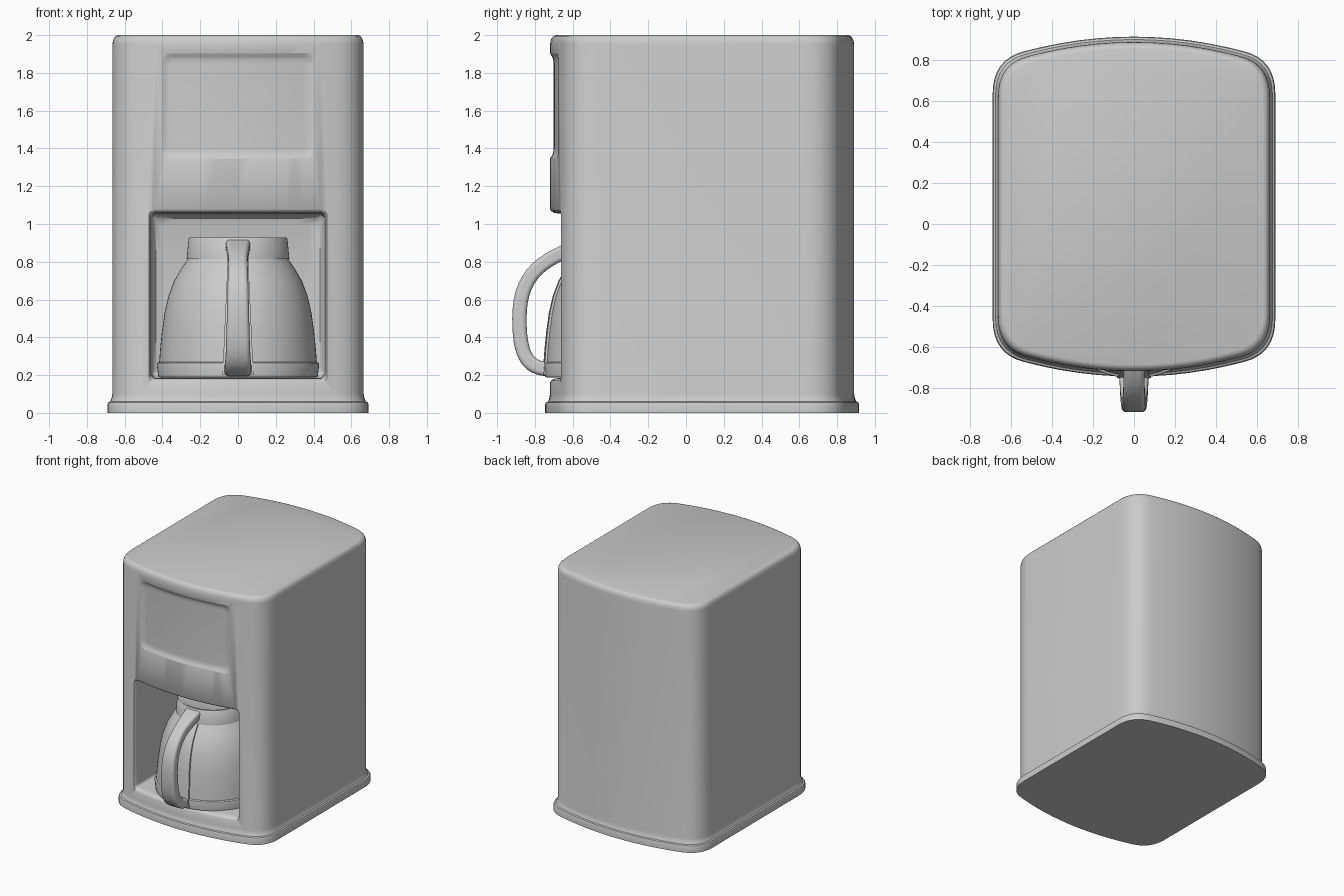
import bpy, bmesh, math
from mathutils import Vector
from mathutils.geometry import interpolate_bezier

if "Cube" in bpy.data.objects:
    bpy.data.objects.remove(bpy.data.objects["Cube"])


def front(x):
    """Bowed front surface of the housing."""
    return -0.72 + 0.26 * x * x


def loft(name, rings, grid_caps=False, angle=35):
    """Skin a list of closed point rings and cap both ends."""
    bm = bmesh.new()
    vs = [[bm.verts.new(p) for p in r] for r in rings]
    n = len(rings[0])
    for a, b in zip(vs, vs[1:]):
        for i in range(n):
            j = (i + 1) % n
            bm.faces.new((a[i], a[j], b[j], b[i]))
    for r in (vs[0], vs[-1]):
        if grid_caps:
            for i in range(n // 2 - 1):
                bm.faces.new((r[i], r[i + 1], r[n - 2 - i], r[n - 1 - i]))
        else:
            bm.faces.new(r)
    bmesh.ops.recalc_face_normals(bm, faces=bm.faces)
    me = bpy.data.meshes.new(name)
    bm.to_mesh(me)
    bm.free()
    ob = bpy.data.objects.new(name, me)
    bpy.context.collection.objects.link(ob)
    smooth(ob, angle)
    return ob


def smooth(ob, angle=35):
    bpy.ops.object.select_all(action='DESELECT')
    ob.select_set(True)
    bpy.context.view_layer.objects.active = ob
    bpy.ops.object.shade_smooth_by_angle(angle=math.radians(angle))


def footprint(z, o):
    """Bowed, round-cornered outline grown by o."""
    q = []
    for i in range(7):
        x = 0.52 * i / 6
        q.append((x, front(x)))
    a, c, b = Vector((0.52, front(0.52))), Vector((0.665, -0.612)), Vector((0.665, -0.45))
    for i in range(1, 9):
        t = i / 8
        q.append(tuple(a * (1 - t) ** 2 + c * 2 * t * (1 - t) + b * t * t))
    right = q + [(x, 0.17 - y) for x, y in reversed(q)]
    pts = right + [(-x, y) for x, y in reversed(right[1:-1])]
    return [(x * (1 + o / 0.665), 0.085 + (y - 0.085) * (1 + o / 0.805), z) for x, y in pts]


def round_rect(w, h, r, seg=6, edge=12):
    """Rounded rectangle, symmetric about both axes, half sizes w and h."""
    q = [(w, (h - r) * (i + .5) / 4) for i in range(3)]
    for i in range(seg + 1):
        t = math.pi / 2 * i / seg
        q.append((w - r + r * math.cos(t), h - r + r * math.sin(t)))
    top = [((w - r) * (1 - 2 * i / edge), h) for i in range(1, edge)]
    up = q + top + [(-x, z) for x, z in reversed(q)]
    return up + [(x, -z) for x, z in reversed(up)]


def pocket(name, zc, rows):
    """Cutter lofted into the front; each row is half w, half h, radius, y function."""
    return loft(name, [[(x, f(x), zc + z) for x, z in round_rect(w, h, r)]
                       for w, h, r, f in rows], True)


def on(d):
    return lambda x: front(x) + d


def at(y):
    return lambda x: y


# housing with flared base and softened top edge
body = loft("housing", [footprint(z, o) for z, o in (
    (0, .026), (.045, .026), (.055, .022), (.06, .012), (.075, .005), (.1, 0),
    (1.95, 0), (1.97, -.003), (1.985, -.009), (1.995, -.018), (2, -.032))])

# carafe bay and shallow front panel
bay = pocket("bay_cutter", 0.62, [
    (.475, .465, .04, at(-.9)), (.475, .465, .04, on(-.004)), (.468, .449, .032, on(.006)),
    (.463, .439, .027, on(.022)), (.46, .435, .025, on(.05)), (.46, .435, .025, at(.08)),
    (.455, .43, .025, at(.12)), (.435, .41, .025, at(.145)), (.40, .375, .025, at(.155))])
panel = pocket("panel_cutter", 1.625, [
    (.41, .285, .05, at(-.9)), (.41, .285, .05, on(-.002)), (.40, .275, .045, on(.002)),
    (.385, .26, .04, on(.012)), (.37, .245, .035, on(.017)), (.35, .225, .03, on(.018))])
for cutter in (bay, panel):
    cutter.hide_render = True
    bpy.context.view_layer.objects.active = body
    m = body.modifiers.new("cut", 'BOOLEAN')
    m.operation, m.solver, m.object = 'DIFFERENCE', 'EXACT', cutter
    body.select_set(True)
    bpy.ops.object.modifier_move_to_index(modifier=m.name, index=0)
    bpy.ops.object.modifier_apply(modifier=m.name)
    bpy.data.objects.remove(cutter)
smooth(body)

CY = -0.325  # carafe axis


def lathe(name, profile, n=64):
    return loft(name, [[(r * math.cos(2 * math.pi * i / n), CY + r * math.sin(2 * math.pi * i / n), z)
                        for i in range(n)] for r, z in profile])


# carafe
glass = [(.418, .26), (.412, .34), (.403, .43), (.389, .53), (.368, .62),
         (.338, .70), (.300, .765), (.262, .82)]
lathe("carafe_glass", glass)
lathe("carafe_base_band", [(.40, .187), (.422, .19), (.43, .255), (.428, .263), (.415, .27)])
lathe("carafe_lid", [(.25, .81), (.272, .815), (.262, .92), (.256, .928), (.24, .928),
                     (.22, .915), (.05, .915)])

# strip joining lid and base band behind the handle
strip = []
for r, z in [(.424, .20)] + glass:
    w = .082 - .028 * (z - .2) / .62
    outer = [(x, CY - math.sqrt((r + .012) ** 2 - x * x), z) for x in (-w, -w / 2, 0, w / 2, w)]
    inner = [(x, CY - math.sqrt((r - .02) ** 2 - x * x), z) for x in (w, -w)]
    strip.append(outer + inner)
loft("carafe_strip", strip)

# handle swept along two curves, widening downwards
k = [Vector((0, y, z)) for y, z in ((-.56, .885), (-.77, .81), (-.882, .73), (-.882, .5),
                                    (-.882, .30), (-.84, .225), (-.70, .232))]
path = interpolate_bezier(*k[:4], 14) + interpolate_bezier(*k[3:], 14)[1:]
rings = []
for i, p in enumerate(path):
    t = (path[min(i + 1, len(path) - 1)] - path[max(i - 1, 0)]).normalized()
    nrm = Vector((0, -t.z, t.y))
    s = i / (len(path) - 1)
    w = .045 + .028 * s + .02 * max(0, 1 - s * 6)
    rings.append([p + Vector((x, 0, 0)) + nrm * d
                  for x, d in round_rect(w, .038, .022, 4, 4)])
loft("carafe_handle", rings)
